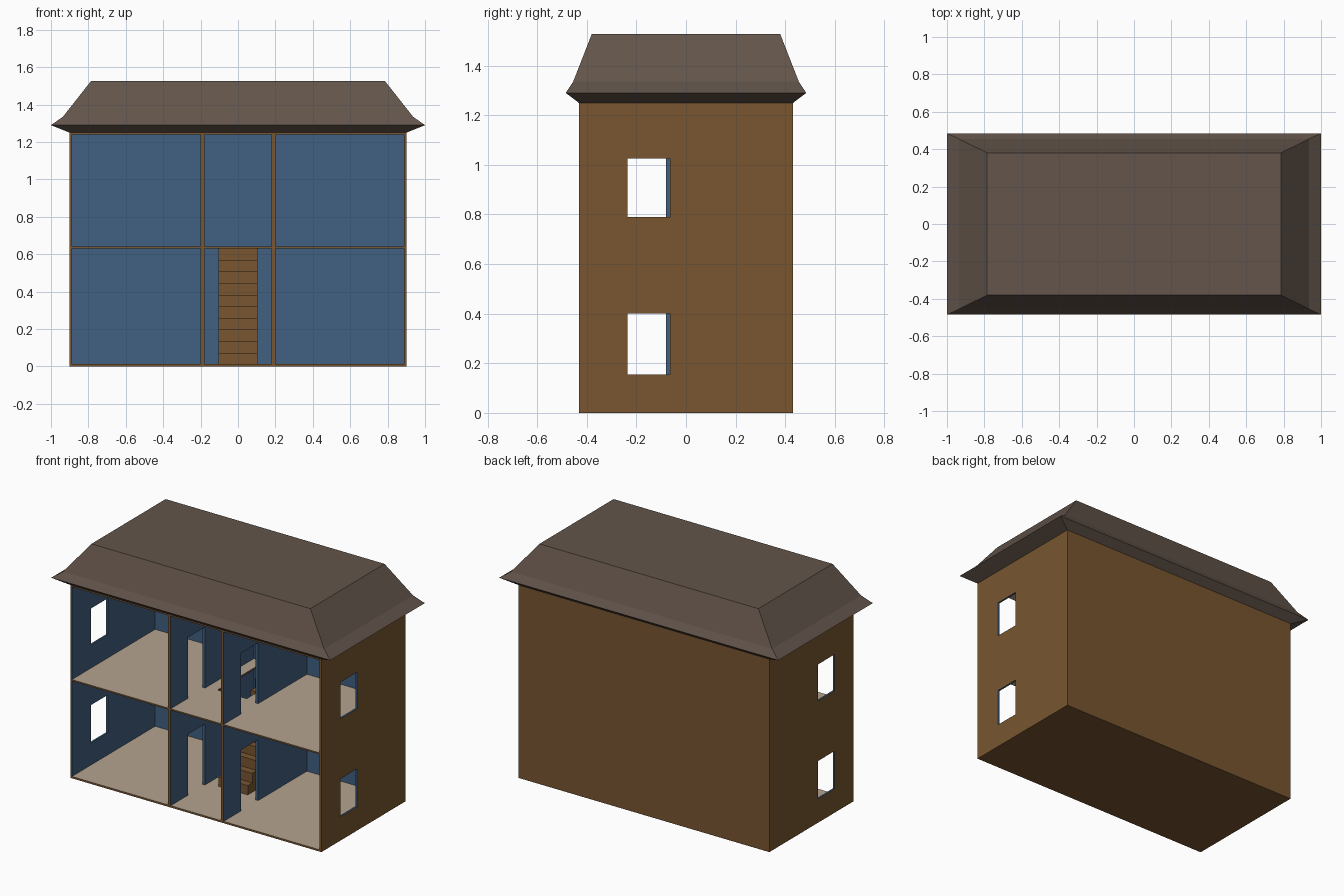
import bpy
import bmesh
from mathutils import Matrix, Vector

if "Cube" in bpy.data.objects:
    bpy.data.objects.remove(bpy.data.objects["Cube"], do_unlink=True)


def material(name, rgb):
    mat = bpy.data.materials.new(name)
    mat.use_nodes = True
    mat.diffuse_color = (*rgb, 1)
    mat.node_tree.nodes["Principled BSDF"].inputs["Base Color"].default_value = (*rgb, 1)
    return mat


wood = material("brown wood", (0.19, 0.092, 0.03))
blue = material("blue wall", (0.053, 0.115, 0.22))
beige = material("beige floor", (0.46, 0.37, 0.28))
slate = material("grey brown roof", (0.125, 0.09, 0.07))


def make_object(name, bm, *mats):
    bmesh.ops.recalc_face_normals(bm, faces=bm.faces)
    mesh = bpy.data.meshes.new(name)
    bm.to_mesh(mesh)
    bm.free()
    for mat in mats:
        mesh.materials.append(mat)
    obj = bpy.data.objects.new(name, mesh)
    bpy.context.scene.collection.objects.link(obj)
    return obj


def boxes(name, spans, *mats):
    """One mesh of boxes, each given as ((x0, x1), (y0, y1), (z0, z1))."""
    bm = bmesh.new()
    for span in spans:
        mid = Vector([(a + b) / 2 for a, b in span])
        size = Vector([b - a for a, b in span])
        bmesh.ops.create_cube(bm, size=1, matrix=Matrix.Translation(mid) @ Matrix.Diagonal((*size, 1)))
    return make_object(name, bm, *mats)


def cut(obj, cutter):
    cutter.hide_render = True
    mod = obj.modifiers.new("cut", "BOOLEAN")
    mod.operation = "DIFFERENCE"
    mod.solver = "EXACT"
    mod.object = cutter
    graph = bpy.context.evaluated_depsgraph_get()
    mesh = bpy.data.meshes.new_from_object(obj.evaluated_get(graph))
    obj.modifiers.clear()
    obj.data = mesh
    bpy.data.objects.remove(cutter, do_unlink=True)


# House shell: a block hollowed into six rooms, open at the front
W, D, H = 0.9, 0.432, 1.25
BACK = 0.42
columns = [(-0.888, -0.2), (-0.18, 0.18), (0.2, 0.888)]
storeys = [(0.012, 0.63), (0.64, 1.24)]
house = boxes("house_shell", [((-W, W), (-D, D), (0, H))], wood, blue, beige)
cut(house, boxes("room_cutter", [(c, (-0.6, BACK), s) for c in columns for s in storeys]))

# Windows in the end walls, doorways in the partitions, and the stairwell
openings = [((-0.105, 0.105), (-0.06, 0.405), (0.6, 0.67))]
windows = [(0.155, 0.4), (0.79, 1.026)]
for (floor, _), window in zip(storeys, windows):
    for side in (-1, 1):
        openings.append((sorted((side * 0.86, side * 0.95)), (-0.235, -0.065), window))
        openings.append((sorted((side * 0.15, side * 0.23)), (-0.255, -0.08), (floor, floor + 0.395)))
cut(house, boxes("opening_cutter", openings))

# Outside brown, floors and ceilings beige, inner walls blue
levels = [z for s in storeys for z in s]
for face in house.data.polygons:
    c, n = face.center, face.normal
    outside = (abs(c.x) > W - 0.001 or abs(c.y) > D - 0.001
               or c.z < 0.001 or c.z > H - 0.001)
    slab_edge = abs(n.z) < 0.5 and storeys[0][1] < c.z < storeys[1][0]
    if outside or slab_edge:
        face.material_index = 0
    elif abs(n.z) > 0.5 and any(abs(c.z - z) < 0.002 for z in levels):
        face.material_index = 2
    else:
        face.material_index = 1

# Staircase: stepped profile extruded across the hall
STEPS, START, BASE, TOP = 10, -0.05, 0.01, 0.632
run = (BACK - START) / STEPS
rise = (TOP - BASE) / STEPS
profile = [(START, BASE)]
for i in range(STEPS):
    z = BASE + (i + 1) * rise
    profile += [(START + i * run, z), (START + (i + 1) * run, z)]
profile.append((BACK, BASE))
bm = bmesh.new()
side = bm.faces.new([bm.verts.new((-0.105, y, z)) for y, z in profile])
extruded = bmesh.ops.extrude_face_region(bm, geom=[side])["geom"]
bmesh.ops.translate(bm, vec=(0.21, 0, 0), verts=[v for v in extruded if isinstance(v, bmesh.types.BMVert)])
make_object("staircase", bm, wood)

# Roof: flared eaves, sloping sides and a flat top, lofted from rectangles
rings = [(W, D, H), (1.0, 0.485, 1.29), (0.936, 0.455, 1.335), (0.785, 0.38, 1.527)]
bm = bmesh.new()
loops = [[bm.verts.new((sx * x, sy * y, z)) for sx, sy in ((-1, -1), (1, -1), (1, 1), (-1, 1))]
         for x, y, z in rings]
for low, high in zip(loops, loops[1:]):
    for i in range(4):
        j = (i + 1) % 4
        bm.faces.new((low[i], low[j], high[j], high[i]))
bm.faces.new(loops[0])
bm.faces.new(loops[-1])
make_object("roof", bm, slate)
